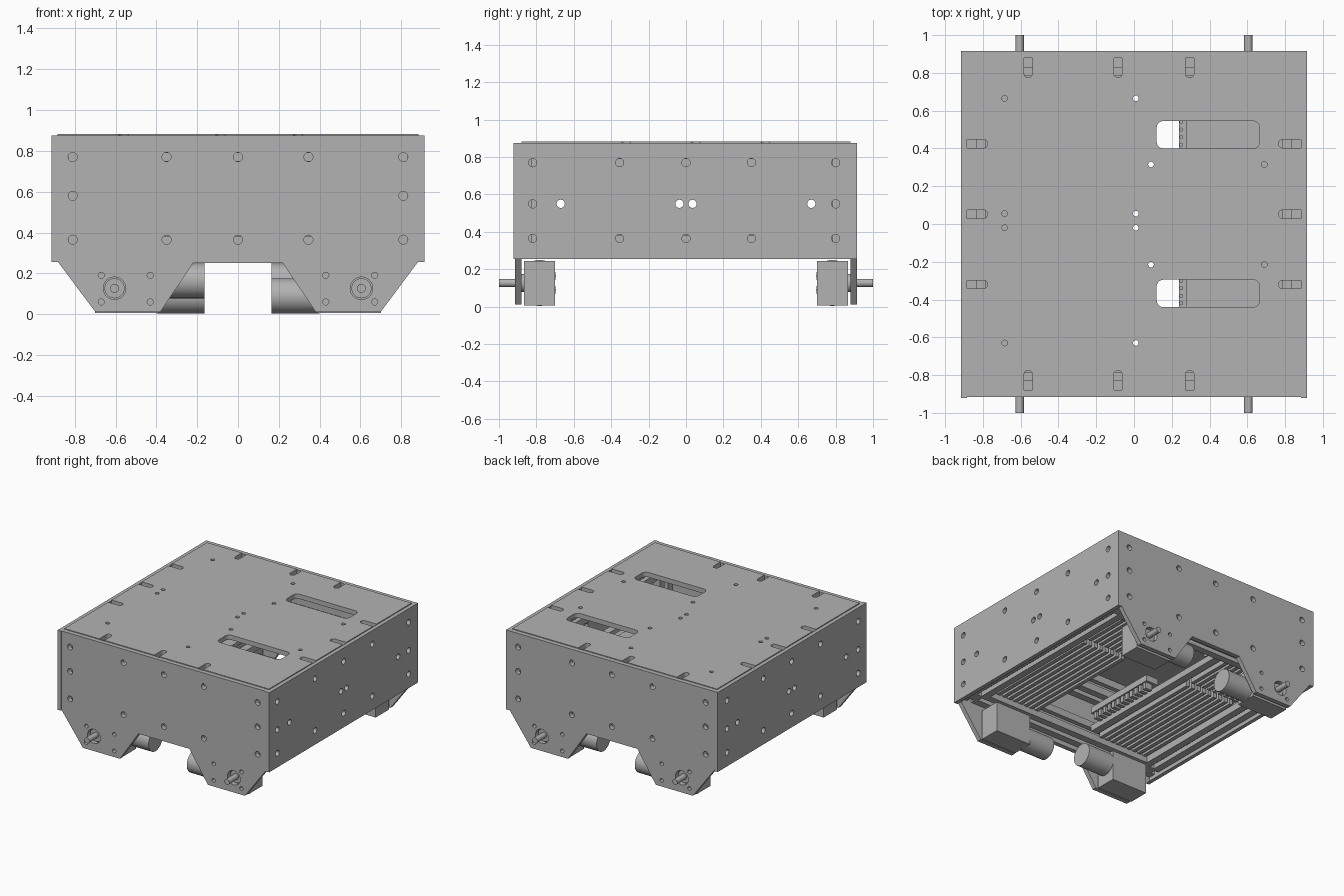
import bpy, bmesh
from math import cos, sin, pi, radians

if "Cube" in bpy.data.objects:
    bpy.data.objects.remove(bpy.data.objects["Cube"])

grey = bpy.data.materials.new("plain_grey")
grey.use_nodes = True
colour = (0.45, 0.45, 0.45, 1)
grey.diffuse_color = colour
grey.node_tree.nodes["Principled BSDF"].inputs["Base Color"].default_value = colour
parts = []


def prism(bm, outline, axis, lo, hi):
    """Extrude a 2D outline along an axis."""
    place = {"x": lambda u, v, d: (d, u, v),
             "y": lambda u, v, d: (u, d, v),
             "z": lambda u, v, d: (u, v, d)}[axis]
    a, b = ([bm.verts.new(place(u, v, d)) for u, v in outline] for d in (lo, hi))
    faces = [bm.faces.new(a), bm.faces.new(b[::-1])]
    for i in range(len(a)):
        j = (i + 1) % len(a)
        faces.append(bm.faces.new((a[j], a[i], b[i], b[j])))
    bmesh.ops.recalc_face_normals(bm, faces=faces)


def rect(u0, v0, u1, v1):
    return [(u0, v0), (u1, v0), (u1, v1), (u0, v1)]


def circle(u, v, r, n=24):
    return [(u + r * cos(2 * pi * i / n), v + r * sin(2 * pi * i / n)) for i in range(n)]


def rounded(u0, v0, u1, v1, r, n=6):
    corners = [(u1 - r, v1 - r), (u0 + r, v1 - r), (u0 + r, v0 + r), (u1 - r, v0 + r)]
    return [(cu + r * cos((k + i / n) * pi / 2), cv + r * sin((k + i / n) * pi / 2))
            for k, (cu, cv) in enumerate(corners) for i in range(n + 1)]


def t_slot(u, v, h=0.075, g=0.02, d=0.035):
    """Square rail section with a groove in each side."""
    pts = [(h, -h), (h, -g), (h - d, -g), (h - d, g), (h, g)]
    out = []
    for _ in range(4):
        out += [(u + p, v + q) for p, q in pts]
        pts = [(-q, p) for p, q in pts]
    return out


def make(name, solids, holes=()):
    """Build an object from prisms and cut holes through it."""
    def build(label, items):
        bm = bmesh.new()
        for item in items:
            prism(bm, *item)
        mesh = bpy.data.meshes.new(label)
        bm.to_mesh(mesh)
        bm.free()
        ob = bpy.data.objects.new(label, mesh)
        bpy.context.scene.collection.objects.link(ob)
        return ob
    ob = build(name, solids)
    if holes:
        cutter = build(name + "_cutter", holes)
        cutter.hide_render = True
        mod = ob.modifiers.new("holes", "BOOLEAN")
        mod.operation, mod.solver, mod.object = "DIFFERENCE", "EXACT", cutter
        graph = bpy.context.evaluated_depsgraph_get()
        cut = bpy.data.meshes.new_from_object(ob.evaluated_get(graph))
        ob.modifiers.clear()
        ob.data = cut
        bpy.data.objects.remove(cutter)
    ob.data.materials.clear()
    ob.data.materials.append(grey)
    parts.append(ob)
    return ob


# End plates with two tapered feet each
half = [(0.22, 0.25), (0.38, 0.012), (0.70, 0.012), (0.885, 0.26), (0.885, 0.876)]
end_outline = half + [(-x, z) for x, z in reversed(half)]
screws = [(x, z) for x in (-0.81, -0.35, 0, 0.345, 0.81) for z in (0.365, 0.77)]
screws += [(-0.81, 0.58), (0.81, 0.58)]
end_holes = [circle(x, z, 0.022) for x, z in screws]
for s in (-1, 1):
    end_holes.append(circle(s * 0.605, 0.127, 0.055, 32))
    end_holes += [circle(s * x, z, 0.015, 16) for x in (0.43, 0.67) for z in (0.06, 0.19)]
for name, lo in (("front_plate", -0.915), ("back_plate", 0.88)):
    make(name, [(end_outline, "y", lo, lo + 0.035)],
         [(h, "y", lo - 0.05, lo + 0.085) for h in end_holes])

# Side plates
screws = [(y, z) for y in (-0.82, -0.355, 0, 0.35, 0.8) for z in (0.365, 0.77)]
screws += [(y, 0.55) for y in (-0.82, -0.67, -0.035, 0.035, 0.67, 0.8)]
for name, lo in (("right_side_plate", -0.915), ("left_side_plate", 0.885)):
    make(name, [(rect(-0.922, 0.255, 0.915, 0.876), "x", lo, lo + 0.03)],
         [(circle(y, z, 0.022), "x", lo - 0.05, lo + 0.08) for y, z in screws])

# Top plate with edge slots, windows and small holes
cuts = [rounded(0.12, y, 0.665, y + 0.145, 0.035) for y in (-0.44, 0.40)]
for x in (-0.56, -0.085, 0.295):
    cuts += [rounded(x - 0.022, 0.775, x + 0.022, 0.96, 0.0215),
             rounded(x - 0.022, -0.96, x + 0.022, -0.775, 0.0215)]
for y in (-0.32, 0.052, 0.425):
    cuts += [rounded(0.765, y - 0.022, 0.96, y + 0.022, 0.0215),
             rounded(-0.96, y - 0.022, -0.775, y + 0.022, 0.0215)]
cuts += [circle(x, y, 0.015, 16) for x in (-0.685, 0.01) for y in (-0.63, -0.02, 0.055, 0.665)]
cuts += [circle(x, y, 0.015, 16) for x in (0.09, 0.69) for y in (-0.215, 0.315)]
make("top_plate", [(rect(-0.884, -0.88, 0.884, 0.88), "z", 0.845, 0.882)],
     [(c, "z", 0.8, 0.95) for c in cuts])

# Grooved frame rails and corner posts
for s, side in ((-1, "minus"), (1, "plus")):
    for z, level in ((0.36, "lower"), (0.77, "upper")):
        make(f"{level}_cross_rail_{side}", [(t_slot(s * 0.805, z), "x", -0.735, 0.735)])
        make(f"{level}_long_rail_{side}", [(t_slot(s * 0.81, z), "y", -0.73, 0.73)])
    for t, end in ((-1, "front"), (1, "back")):
        make(f"{end}_post_{side}", [(t_slot(s * 0.81, t * 0.805), "z", 0.285, 0.845)])

# Finned trays under the deck, with a break across the fins
for name, x0, x1 in (("left_tray", 0.28, 0.735), ("right_tray", -0.735, -0.28)):
    solids = [(rect(x0, -0.73, x1, 0.73), "z", 0.42, 0.45)]
    count = 9
    pitch = (x1 - x0) / count
    for i in range(count):
        a = x0 + pitch * (i + 0.2)
        for y0, y1 in ((-0.73, 0.24), (0.29, 0.73)):
            solids.append((rect(a, y0, a + pitch * 0.6, y1), "z", 0.33, 0.42))
    make(name, solids)

# Terminal strip beside the left tray
make("terminal_strip", [(rect(0.237, -0.73, 0.28, 0.73), "z", 0.40, 0.47)],
     [(circle(0.25, -0.7 + 0.04 * i, 0.008, 8), "z", 0.45, 0.5) for i in range(36)])

# Centre beam and toothed connector beside it
make("centre_beam", [(rect(-0.27, -0.73, -0.21, 0.73), "z", 0.35, 0.40)])
teeth = [(rect(-0.17, -0.58 + 0.05 * i, -0.11, -0.55 + 0.05 * i), "z", 0.35, 0.40)
         for i in range(12)]
make("connector_block", [(rect(-0.21, -0.60, -0.10, 0.02), "z", 0.40, 0.45)] + teeth)

# Gear motors behind each foot
for t, end in ((-1, "front"), (1, "back")):
    for s, side in ((-1, "right"), (1, "left")):
        label = f"{end}_{side}"
        lo, hi = sorted((t * 0.70, t * 0.865))
        make(label + "_gearbox", [(rect(min(s * 0.39, s * 0.70), 0.006,
                                        max(s * 0.39, s * 0.70), 0.243), "y", lo, hi)])
        z = 0.127 + 0.037 * s * t
        lo, hi = sorted((s * 0.165, s * 0.40))
        make(label + "_motor", [(circle(t * 0.782, z, 0.086, 40), "x", lo, hi)])
        lo, hi = sorted((t * 0.86, t * 0.89))
        make(label + "_boss", [(circle(s * 0.605, 0.127, 0.049, 32), "y", lo, hi)])
        lo, hi = sorted((t * 0.87, t * 1.0))
        make(label + "_shaft", [(circle(s * 0.605, 0.127, 0.022), "y", lo, hi)])

# Smooth round walls, keep edges sharp
bpy.ops.object.select_all(action="DESELECT")
for ob in parts:
    ob.select_set(True)
bpy.context.view_layer.objects.active = parts[0]
bpy.ops.object.shade_smooth_by_angle(angle=radians(30))
